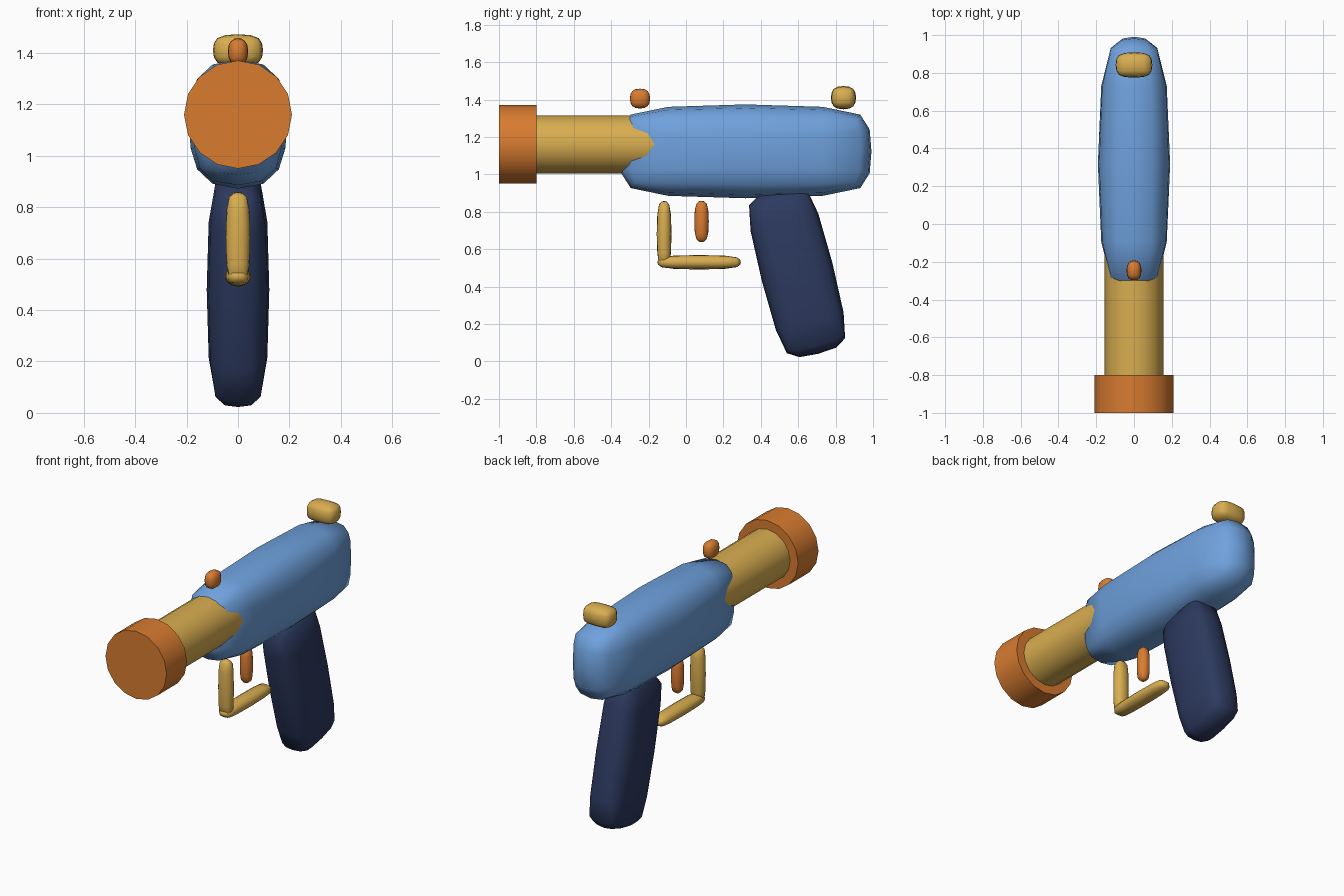
import bpy, bmesh, math

if "Cube" in bpy.data.objects:
    bpy.data.objects.remove(bpy.data.objects["Cube"])


def material(name, rgb):
    m = bpy.data.materials.new(name)
    m.diffuse_color = (*rgb, 1.0)
    m.use_nodes = True
    m.node_tree.nodes["Principled BSDF"].inputs["Base Color"].default_value = m.diffuse_color
    return m


BLUE = material("sky_blue", (0.157, 0.355, 0.72))
YELLOW = material("mustard_yellow", (0.69, 0.42, 0.08))
ORANGE = material("orange", (0.69, 0.20, 0.03))
NAVY = material("navy", (0.026, 0.042, 0.115))


def add_object(name, bm, mat):
    mesh = bpy.data.meshes.new(name)
    bm.to_mesh(mesh)
    bm.free()
    mesh.materials.append(mat)
    ob = bpy.data.objects.new(name, mesh)
    bpy.context.collection.objects.link(ob)
    return ob


def soft_box(name, mat, center, half, bevel, tilt=0.0, reshape=None):
    """Bevelled box smoothed by one subdivision level."""
    bm = bmesh.new()
    bmesh.ops.create_cube(bm, size=2.0)
    for v in bm.verts:
        v.co = [c * h for c, h in zip(v.co, half)]
    bmesh.ops.bevel(bm, geom=bm.edges[:], offset=bevel, segments=1,
                    affect='EDGES', clamp_overlap=True)
    if reshape:
        for v in bm.verts:
            reshape(v.co)
    bmesh.ops.recalc_face_normals(bm, faces=bm.faces[:])
    for f in bm.faces:
        f.smooth = True
    ob = add_object(name, bm, mat)
    ob.location = center
    ob.rotation_euler.x = tilt
    sub = ob.modifiers.new("soften", 'SUBSURF')
    sub.levels = sub.render_levels = 1
    return ob


def tube(name, mat, radius, y0, y1, z):
    """Sixteen-sided cylinder lying along y."""
    bm = bmesh.new()
    bmesh.ops.create_cone(bm, cap_ends=True, segments=16, radius1=radius,
                          radius2=radius, depth=y1 - y0)
    ob = add_object(name, bm, mat)
    ob.location = (0, (y0 + y1) / 2, z)
    ob.rotation_euler.x = math.pi / 2
    bpy.ops.object.select_all(action='DESELECT')
    ob.select_set(True)
    bpy.context.view_layer.objects.active = ob
    bpy.ops.object.shade_smooth_by_angle(angle=math.radians(40))
    return ob


# Body: narrow end caps and broad rounded long edges
BODY = (0.20, 0.68, 0.262)


def body_shape(co):
    if abs(co.y) > BODY[1] - 0.01:        # end caps
        co.x = math.copysign(0.05, co.x)
        co.z = math.copysign(0.15, co.z)
    elif abs(co.x) > BODY[0] - 0.01:      # sides
        co.z = math.copysign(0.10, co.z)
    else:                                 # top and bottom
        co.x = math.copysign(0.136, co.x)


soft_box("body", BLUE, (0, 0.318, 1.123), BODY, 0.08, reshape=body_shape)

# Barrel and muzzle
tube("barrel", YELLOW, 0.155, -0.85, 0.0, 1.16)
tube("muzzle", ORANGE, 0.21, -1.0, -0.80, 1.16)

# Grip, leaning back
soft_box("grip", NAVY, (0, 0.594, 0.479), (0.127, 0.20, 0.458), 0.065, tilt=0.25)

# Trigger and its guard
soft_box("trigger", ORANGE, (0, 0.083, 0.748), (0.04, 0.041, 0.113), 0.026)
soft_box("guard_front", YELLOW, (0, -0.117, 0.682), (0.05, 0.042, 0.178), 0.028)
soft_box("guard_bottom", YELLOW, (0, 0.07, 0.53), (0.053, 0.225, 0.041), 0.028)

# Sights
soft_box("front_sight", ORANGE, (0, -0.246, 1.405), (0.042, 0.056, 0.055), 0.026)
soft_box("rear_sight", YELLOW, (0, 0.842, 1.41), (0.10, 0.07, 0.065), 0.032)
